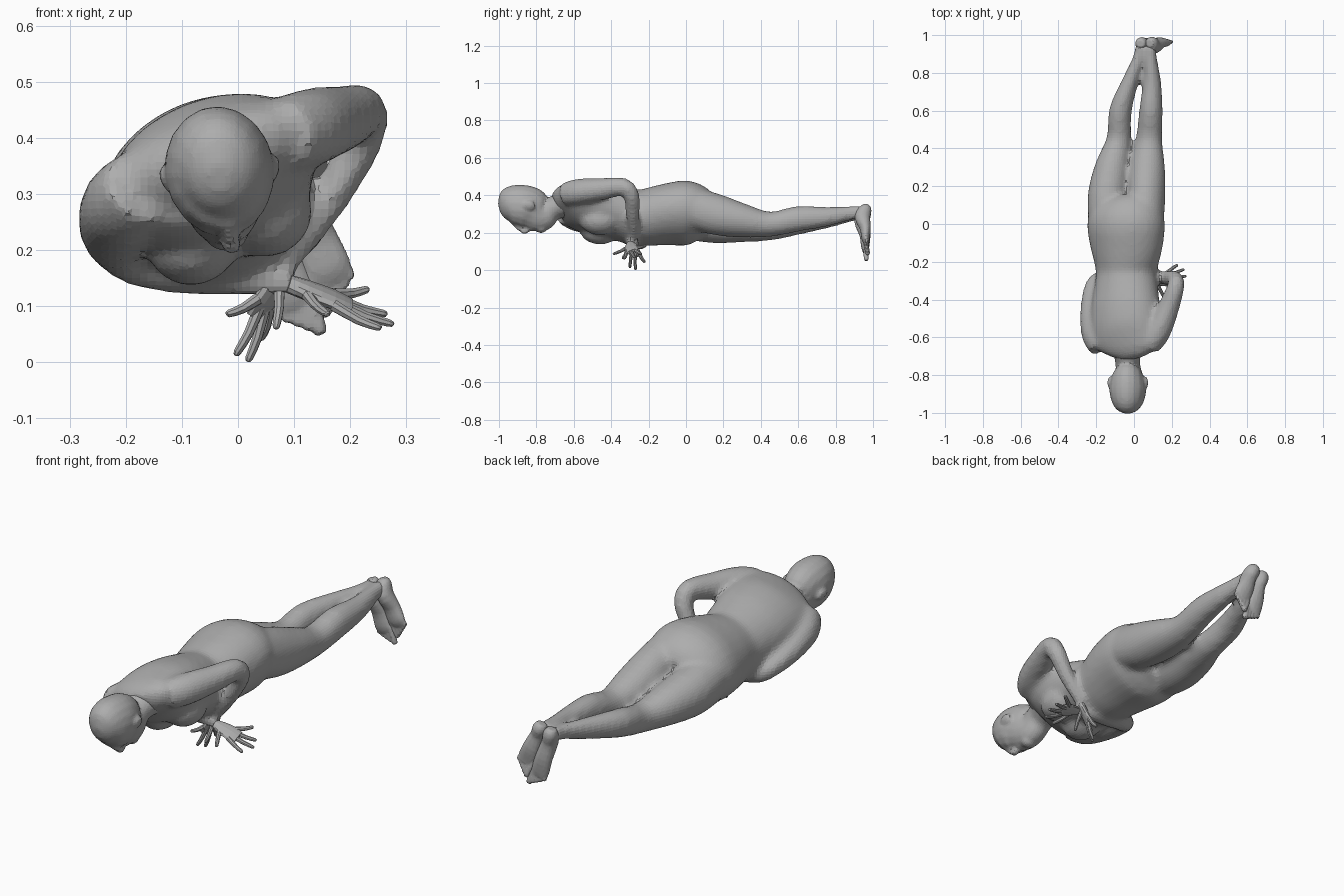
import bpy
import bmesh
from math import cos, sin, pi, radians
from mathutils import Vector, Matrix

cube = bpy.data.objects.get("Cube")
if cube:
    bpy.data.objects.remove(cube, do_unlink=True)

clay = bpy.data.materials.new("clay grey")
clay.use_nodes = True
colour = (0.42, 0.42, 0.42, 1)
clay.diffuse_color = colour
clay.node_tree.nodes["Principled BSDF"].inputs["Base Color"].default_value = colour


def spline(points, steps):
    """Pass a smooth curve through the stations of a limb."""
    pts = [Vector(p) for p in points]
    pts = [2 * pts[0] - pts[1]] + pts + [2 * pts[-1] - pts[-2]]
    path = []
    for a, b, c, d in zip(pts, pts[1:], pts[2:], pts[3:]):
        for i in range(steps):
            t = i / steps
            path.append(b + (c - a) * t / 2 + (a * 2 - b * 5 + c * 4 - d) * t * t / 2
                        + (b * 3 - a - c * 3 + d) * t ** 3 / 2)
    return path + [pts[-2]]


def loft(bm, stations, side, sides=20, steps=3):
    """Stations are x, y, z, half width along side, half depth."""
    path = spline(stations, steps)
    centres = [p.to_3d() for p in path]
    rings = []
    for i, p in enumerate(path):
        tangent = (centres[min(i + 1, len(path) - 1)] - centres[max(i - 1, 0)]).normalized()
        u = Vector(side)
        u = (u - tangent * u.dot(tangent)).normalized()
        v = tangent.cross(u)
        angles = [2 * pi * k / sides for k in range(sides)]
        rings.append([bm.verts.new(centres[i] + u * p[3] * cos(a) + v * p[4] * sin(a))
                      for a in angles])
    for lower, upper in zip(rings, rings[1:]):
        for k in range(sides):
            n = (k + 1) % sides
            bm.faces.new((lower[k], lower[n], upper[n], upper[k]))
    bm.faces.new(rings[0][::-1])
    bm.faces.new(rings[-1])


def ball(bm, centre, size, roll=0):
    matrix = (Matrix.Translation(centre) @ Matrix.Rotation(-radians(roll), 4, "Y")
              @ Matrix.Diagonal((*size, 1)))
    bmesh.ops.create_uvsphere(bm, u_segments=16, v_segments=10, radius=1, matrix=matrix)


def finish(bm, name, voxel=None, rounds=5):
    bmesh.ops.recalc_face_normals(bm, faces=bm.faces)
    mesh = bpy.data.meshes.new(name)
    bm.to_mesh(mesh)
    bm.free()
    mesh.materials.append(clay)
    obj = bpy.data.objects.new(name, mesh)
    bpy.context.collection.objects.link(obj)
    if voxel:
        remesh = obj.modifiers.new("merge", "REMESH")
        remesh.mode = "VOXEL"
        remesh.voxel_size = voxel
        smooth = obj.modifiers.new("soften", "SMOOTH")
        smooth.factor = 0.5
        smooth.iterations = rounds


def tilted(angle):
    return (cos(radians(angle)), 0, sin(radians(angle)))


body = bmesh.new()

# Torso, rolled so the left side is higher
loft(body, [
    (-.035, -.7, .345, .08, .055),
    (-.04, -.65, .36, .185, .085),
    (-.045, -.56, .345, .195, .125),
    (-.045, -.45, .327, .19, .138),
    (-.042, -.35, .302, .175, .142),
    (-.04, -.25, .28, .165, .147),
    (-.04, -.12, .295, .197, .157),
    (-.042, 0, .305, .212, .167),
    (-.04, .08, .295, .19, .14),
    (-.04, .13, .28, .15, .09)], tilted(22), 28)
for centre in ((.05, -.46, .265), (-.08, -.46, .215)):
    ball(body, centre, (.085, .11, .078), 22)

# Legs, touching down to the knees
loft(body, [
    (.06, -.02, .35, .095, .11),
    (.066, .15, .3, .1, .112),
    (.07, .3, .265, .095, .092),
    (.08, .45, .245, .07, .067),
    (.09, .6, .275, .062, .069),
    (.096, .75, .285, .048, .053),
    (.09, .88, .305, .031, .038),
    (.088, .95, .315, .03, .034)], tilted(15))
loft(body, [
    (-.14, -.02, .28, .1, .11),
    (-.137, .15, .255, .108, .112),
    (-.115, .3, .24, .093, .092),
    (-.08, .45, .225, .065, .067),
    (-.072, .6, .255, .06, .066),
    (-.022, .75, .275, .044, .053),
    (.025, .88, .295, .031, .038),
    (.035, .95, .305, .03, .034)], tilted(15))

# Arms, folded under the chest
loft(body, [
    (.08, -.645, .405, .06, .065),
    (.13, -.57, .42, .065, .07),
    (.18, -.45, .433, .058, .06),
    (.222, -.33, .445, .046, .048),
    (.215, -.29, .39, .042, .043),
    (.17, -.285, .3, .034, .038),
    (.12, -.28, .22, .025, .03),
    (.08, -.28, .165, .018, .024)], (1, 0, .3), 16)
loft(body, [
    (-.17, -.65, .315, .07, .07),
    (-.205, -.58, .28, .075, .075),
    (-.22, -.45, .235, .058, .065),
    (-.212, -.33, .2, .045, .05),
    (-.17, -.29, .173, .042, .042),
    (-.08, -.285, .155, .036, .036),
    (.02, -.29, .145, .028, .026),
    (.1, -.3, .14, .022, .02)], (.3, 0, 1), 16)

finish(body, "body", .014, 8)

# Head and neck
head = bmesh.new()
loft(head, [
    (-.033, -.999, .33, .02, .025),
    (-.033, -.98, .335, .056, .068),
    (-.033, -.94, .345, .085, .104),
    (-.033, -.88, .343, .098, .114),
    (-.032, -.83, .327, .09, .116),
    (-.03, -.785, .3, .072, .098),
    (-.032, -.755, .302, .065, .085),
    (-.034, -.73, .318, .066, .068),
    (-.035, -.7, .335, .072, .064),
    (-.038, -.65, .35, .1, .07)], tilted(8), 18)

# Nose, lips and chin blend into the face
loft(head, [
    (-.018, -.92, .25, .014, .014),
    (-.014, -.885, .222, .014, .016),
    (-.011, -.862, .207, .018, .016),
    (-.013, -.845, .22, .015, .014)], tilted(8), 10)
ball(head, (-.017, -.825, .222), (.028, .016, .014), 8)
ball(head, (-.018, -.775, .222), (.036, .03, .024), 8)

# Ears
for x, z, lean in ((-.126, .325, 25), (.062, .345, -10)):
    ball(head, (x, -.84, z), (.012, .034, .026), lean)
finish(head, "head", .009, 3)


def hand(name, wrist, palm, side, width, tips):
    """Flat palm with five spread digits, the last one being the thumb."""
    bm = bmesh.new()
    wrist, palm, side = Vector(wrist), Vector(palm), Vector(side).normalized()
    ahead = palm - wrist
    loft(bm, [(*wrist, .02, .016), (*(wrist + ahead * .4), width * .8, .016),
              (*palm, width, .014), (*(palm + ahead * .4), width * .8, .009)], side, 12, 2)
    for i, tip in enumerate(tips):
        thumb = i == 4
        root = wrist + ahead * .3 if thumb else palm + side * width * (.75 - .5 * i)
        tip = Vector(tip)
        middle = root.lerp(tip, .55) - ahead.normalized().cross(side) * .004
        loft(bm, [(*root, .012, .011), (*middle, .0095, .009),
                  (*root.lerp(tip, .93), .008, .007), (*tip, .003, .003)], side, 8, 2)
    finish(bm, name)


hand("left_hand", (.085, -.28, .17), (.045, -.28, .105), (-.4, -1, .3), .038,
     [(-.02, -.325, .085), (-.004, -.3, .012), (.018, -.27, .001), (.04, -.22, .04),
      (.068, -.34, .06)])
hand("right_hand", (.09, -.3, .14), (.17, -.29, .112), (0, 1, .35), .04,
     [(.232, -.215, .13), (.265, -.24, .085), (.277, -.275, .067), (.255, -.33, .06),
      (.16, -.39, .085)])


def foot(name, heel, ball_point, tip, side):
    """Foot hanging from the ankle, sole to the back, side towards the big toe."""
    bm = bmesh.new()
    heel, front, tip = Vector(heel), Vector(ball_point), Vector(tip)
    side = Vector(side).normalized()
    instep = heel.lerp(front, .35) - Vector((0, .015, 0))
    loft(bm, [(*heel, .022, .02), (*heel.lerp(front, .12), .034, .036),
              (*instep, .035, .042), (*heel.lerp(front, .7), .041, .03),
              (*front, .045, .022), (*front.lerp(tip, .35), .038, .014)], side, 14)
    for i in range(5):
        offset = side * (.034 - .017 * i)
        size = .014 - .0012 * i
        end = tip + offset - (tip - front) * .13 * i
        loft(bm, [(*(front + offset), size, size), (*(front + offset).lerp(end, .85), size, size),
                  (*end, size * .6, size * .6)], side, 8, 2)
    finish(bm, name, .006, 3)


foot("left_foot", (.083, .957, .347), (.157, .96, .17), (.19, .973, .095), (-.85, 0, -.4))
foot("right_foot", (.032, .955, .335), (.092, .958, .125), (.115, .965, .042), (1, 0, .2))
